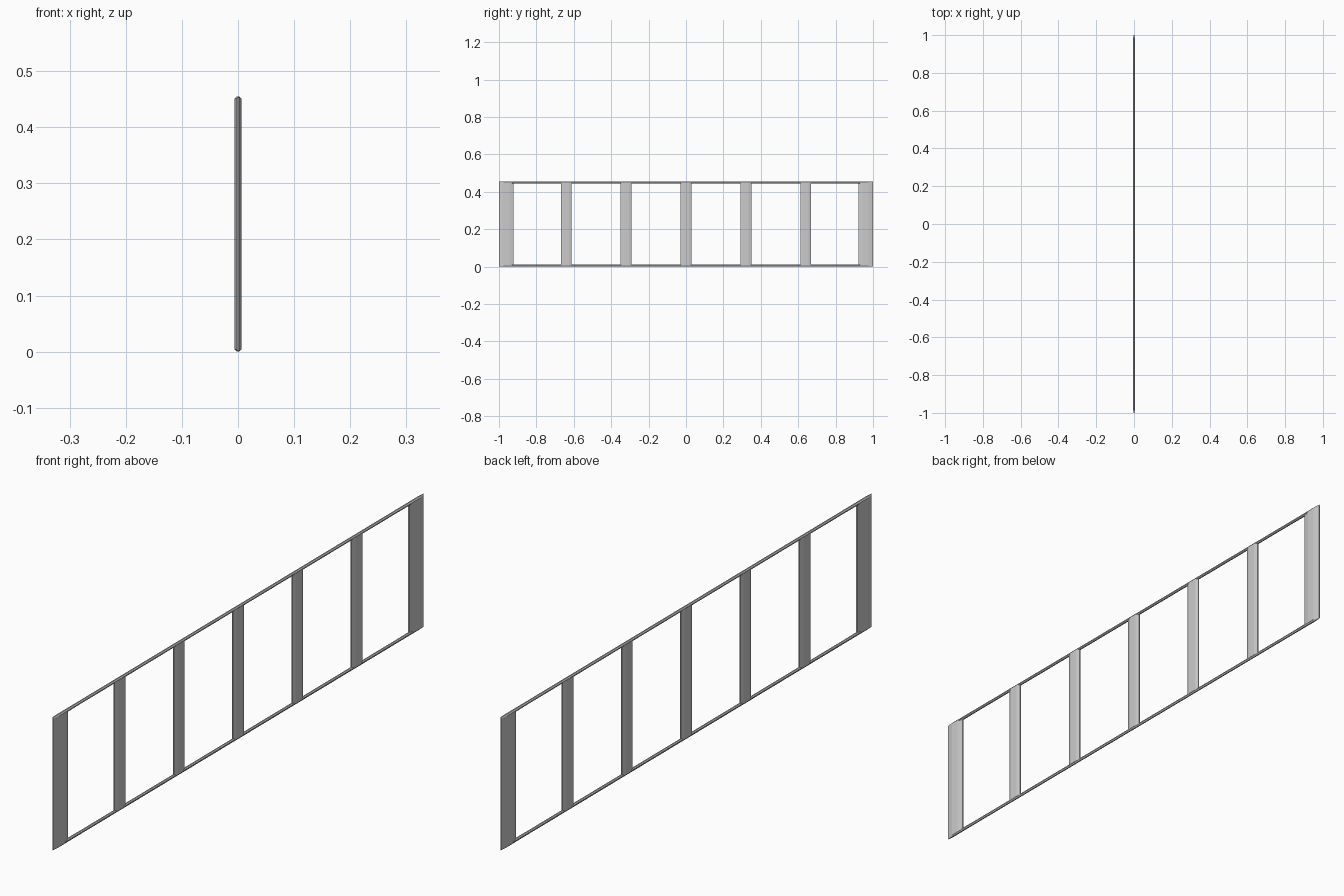
import bpy, bmesh
from mathutils import Vector

if "Cube" in bpy.data.objects:
    bpy.data.objects.remove(bpy.data.objects["Cube"])

H = 0.455   # overall height
T = 0.006   # half thickness


def prism(name, rings):
    """Loft equal-length rings of points and cap both ends."""
    bm = bmesh.new()
    loops = [[bm.verts.new(Vector(p)) for p in r] for r in rings]
    n = len(loops[0])
    for a, b in zip(loops, loops[1:]):
        for i in range(n):
            j = (i + 1) % n
            bm.faces.new((a[i], a[j], b[j], b[i]))
    bm.faces.new(loops[0])
    bm.faces.new(loops[-1])
    bmesh.ops.recalc_face_normals(bm, faces=bm.faces[:])
    me = bpy.data.meshes.new(name)
    bm.to_mesh(me)
    bm.free()
    ob = bpy.data.objects.new(name, me)
    bpy.context.collection.objects.link(ob)
    return ob


def post(name, profile):
    return prism(name, [[(x, y, z) for x, y in profile] for z in (0.005, H - 0.005)])


# slim intermediate posts with bevelled edges
for i, y in enumerate((-0.64, -0.32, 0, 0.32, 0.64)):
    post(f"slim_post_{i + 1}", [
        (-0.002, y - 0.029), (0.002, y - 0.029), (T, y - 0.015), (T, y + 0.015),
        (0.002, y + 0.029), (-0.002, y + 0.029), (-T, y + 0.015), (-T, y - 0.015)])

# wide end posts, tapering to the outer edge
for s, side in ((-1, "front"), (1, "back")):
    post(f"{side}_end_post", [
        (-0.0015, s), (0.0015, s), (T, s * 0.975), (T, s * 0.945),
        (0.002, s * 0.922), (-0.002, s * 0.922), (-T, s * 0.945), (-T, s * 0.975)])

# thin rails, slightly deeper toward their ends
for name, z0, d in (("bottom_rail", 0, 1), ("top_rail", H, -1)):
    rings = []
    for y, w, depth in ((-1, 0.0015, 0.011), (-0.975, T, 0.011), (-0.85, 0.005, 0.010),
                        (0.85, 0.005, 0.010), (0.975, T, 0.011), (1, 0.0015, 0.011)):
        rings.append([(x, y, z0 + d * z) for x, z in (
            (-w * 0.4, 0), (w * 0.4, 0), (w, 0.004), (w, depth - 0.003),
            (w * 0.4, depth), (-w * 0.4, depth), (-w, depth - 0.003), (-w, 0.004))])
    prism(name, rings)
